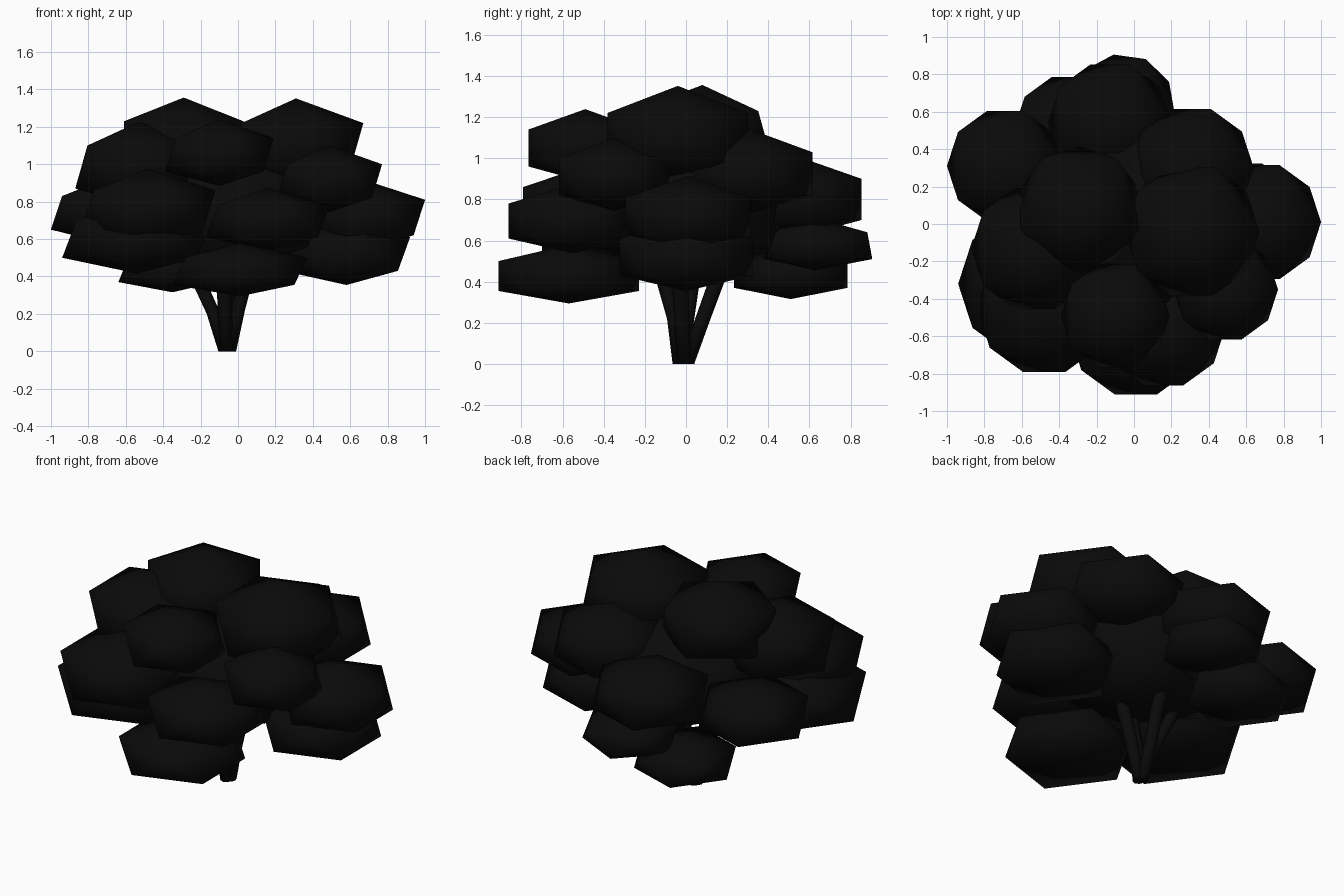
import bpy, bmesh, math
from mathutils import Vector

if "Cube" in bpy.data.objects:
    bpy.data.objects.remove(bpy.data.objects["Cube"])

def material(name, c):
    m = bpy.data.materials.new(name)
    m.diffuse_color = (*c, 1)
    m.use_nodes = True
    m.node_tree.nodes["Principled BSDF"].inputs["Base Color"].default_value = m.diffuse_color
    return m

LEAF = material("dark_leaf", (0.003, 0.003, 0.003))
BARK = material("dark_bark", (0.003, 0.003, 0.003))

def finish(bm, name, mat):
    bmesh.ops.recalc_face_normals(bm, faces=bm.faces)
    for f in bm.faces:
        f.smooth = True
    me = bpy.data.meshes.new(name)
    bm.to_mesh(me)
    bm.free()
    me.materials.append(mat)
    ob = bpy.data.objects.new(name, me)
    bpy.context.collection.objects.link(ob)

def clump(name, x, y, r, low, high, turn=0):
    """Flattened twenty-sided clump; low/high are the heights of its two rings."""
    h = high - low
    c, s = math.cos(math.radians(turn)), math.sin(math.radians(turn))
    k = r / 0.894
    bm = bmesh.new()
    bmesh.ops.create_icosphere(bm, subdivisions=1, radius=1)
    for v in bm.verts:
        if v.co.z > 0.9:
            z = high + 0.55 * h
        elif v.co.z < -0.9:
            z = low - 0.42 * h
        else:
            z = high if v.co.z > 0 else low
        px, py = v.co.x * k, v.co.y * k
        v.co = (x + px * c - py * s, y + px * s + py * c, z)
    finish(bm, name, LEAF)

# Leaf clumps: x, y, ring radius, lower ring height, upper ring height, turn
CLUMPS = [
    (0.31, -0.04, 0.36, 0.98, 1.22), (-0.29, 0.08, 0.335, 1.00, 1.23, -90),
    (-0.10, -0.49, 0.29, 0.96, 1.14), (0.31, 0.30, 0.33, 0.82, 1.03),
    (0.49, -0.35, 0.28, 0.82, 1.00), (-0.53, -0.13, 0.34, 0.87, 1.10),
    (-0.13, 0.54, 0.33, 0.70, 0.90), (0.68, 0.01, 0.32, 0.62, 0.81),
    (-0.69, 0.31, 0.31, 0.65, 0.83), (-0.48, -0.45, 0.36, 0.65, 0.86),
    (0.16, -0.55, 0.33, 0.61, 0.78), (-0.06, 0.63, 0.28, 0.51, 0.64, -8),
    (-0.54, -0.32, 0.40, 0.50, 0.70), (0.58, 0.00, 0.34, 0.43, 0.61),
    (0.01, -0.57, 0.36, 0.355, 0.50), (-0.35, 0.51, 0.29, 0.37, 0.50),
]
for i, c in enumerate(CLUMPS):
    clump(f"leaf_clump_{i + 1}", *c)

# Big inner mass that closes the gaps between the clumps
clump("leaf_core", -0.03, 0.02, 0.50, 0.56, 0.93)

def stem(name, points, r0, r1, sides=8):
    """Tube along a few points."""
    bm = bmesh.new()
    rings = []
    for i, p in enumerate(points):
        r = r0 + (r1 - r0) * i / (len(points) - 1)
        rings.append([bm.verts.new(Vector(p) + Vector((
            r * math.cos(2 * math.pi * k / sides),
            r * math.sin(2 * math.pi * k / sides), 0))) for k in range(sides)])
    for a, b in zip(rings, rings[1:]):
        for k in range(sides):
            j = (k + 1) % sides
            bm.faces.new((a[k], a[j], b[j], b[k]))
    bm.faces.new(rings[0])
    bm.faces.new(rings[-1])
    finish(bm, name, BARK)

# Stems fanning out from one foot
STEMS = [
    [(-0.07, -0.01, 0), (-0.13, 0.0, 0.2), (-0.23, 0.03, 0.42), (-0.29, 0.05, 0.6)],
    [(-0.045, -0.01, 0), (0.0, -0.02, 0.22), (0.05, -0.03, 0.42), (0.1, -0.04, 0.6)],
    [(-0.06, 0.005, 0), (-0.06, 0.075, 0.2), (-0.05, 0.155, 0.42), (-0.06, 0.22, 0.6)],
    [(-0.06, -0.03, 0), (-0.07, -0.055, 0.22), (-0.08, -0.11, 0.42), (-0.1, -0.17, 0.6)],
]
for i, s in enumerate(STEMS):
    stem(f"stem_{i + 1}", s, 0.035, 0.042)
